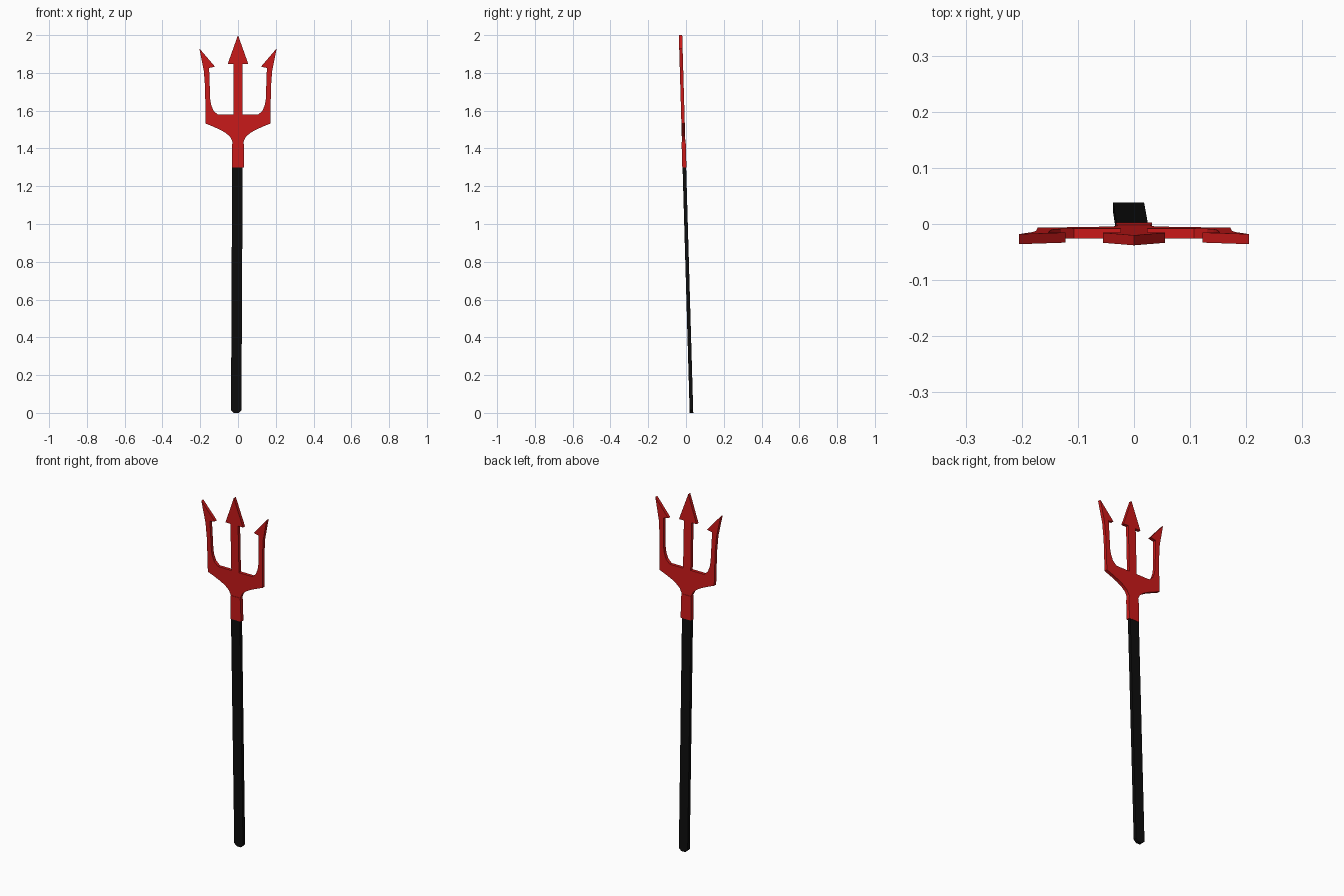
import bpy, bmesh

if "Cube" in bpy.data.objects:
    bpy.data.objects.remove(bpy.data.objects["Cube"])


def material(name, rgb):
    m = bpy.data.materials.new(name)
    m.diffuse_color = (*rgb, 1)
    m.use_nodes = True
    m.node_tree.nodes["Principled BSDF"].inputs["Base Color"].default_value = m.diffuse_color
    return m


red = material("red", (0.6, 0.01, 0.01))
black = material("black", (0.004, 0.004, 0.004))


def plate(name, outline, thickness, mat):
    """Extrude an (x, z) outline along y, leaning it back like the whole fork."""
    bm = bmesh.new()
    face = bm.faces.new([bm.verts.new((x, -thickness / 2, z)) for x, z in outline])
    ext = bmesh.ops.extrude_face_region(bm, geom=[face])
    for v in ext["geom"]:
        if isinstance(v, bmesh.types.BMVert):
            v.co.y += thickness
    for v in bm.verts:
        v.co.y += 0.029 - 0.029 * v.co.z
    bmesh.ops.recalc_face_normals(bm, faces=bm.faces[:])
    me = bpy.data.meshes.new(name)
    bm.to_mesh(me)
    bm.free()
    me.materials.append(mat)
    ob = bpy.data.objects.new(name, me)
    bpy.context.collection.objects.link(ob)
    return ob


def mirrored(half):
    """Close a right-hand half outline with its reflection across x = 0."""
    return half + [(-x, z) for x, z in reversed(half) if x > 0]


# Shaft: flat bar with chamfered foot, leaning slightly sideways
plate("shaft", [(-0.022, 0.0), (0.004, 0.0), (0.018, 0.014), (0.025, 1.34),
                (-0.031, 1.34), (-0.037, 0.014)], 0.019, black)

# Collar joining the shaft and head
plate("collar", mirrored([(0.032, 1.30), (0.032, 1.41), (0.029, 1.435)]), 0.022, red)

# Fork head: neck, crossbar and three barbed prongs in one outline
half = [
    (0.029, 1.40), (0.030, 1.437), (0.042, 1.462), (0.065, 1.482),
    (0.092, 1.498), (0.130, 1.515), (0.172, 1.532),       # underside of crossbar
    (0.174, 1.72), (0.181, 1.81), (0.205, 1.93),          # outer edge to side tip
    (0.122, 1.833), (0.153, 1.826),                       # inner barb
    (0.147, 1.66), (0.142, 1.63), (0.130, 1.60), (0.107, 1.579),
    (0.024, 1.579), (0.024, 1.846), (0.055, 1.846),       # centre prong
    (0.0, 2.0),
]
plate("fork_head", mirrored(half), 0.018, red)
